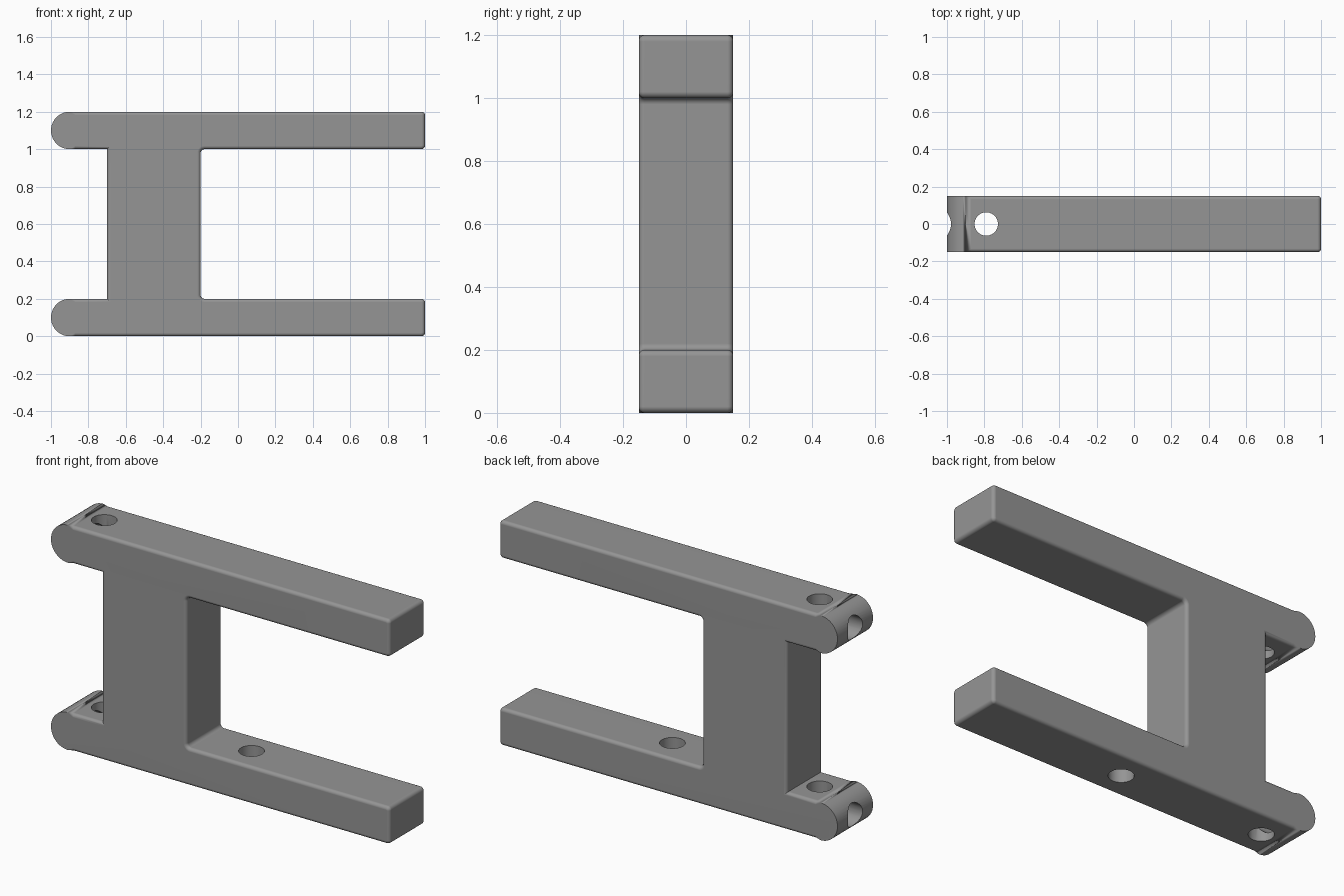
import bpy, bmesh, math
from mathutils import Vector

cube = bpy.data.objects.get("Cube")
if cube:
    bpy.data.objects.remove(cube, do_unlink=True)

HALF_DEPTH, HEIGHT, ARM = 0.15, 1.2, 0.2
FILLET, BEVEL, HOLE = 0.02, 0.018, 0.0625

grey = bpy.data.materials.new("plain grey")
grey.use_nodes = True
grey.diffuse_color = (0.3, 0.3, 0.3, 1)
grey.node_tree.nodes["Principled BSDF"].inputs["Base Color"].default_value = (0.3, 0.3, 0.3, 1)


def fillet(prev, corner, nxt, steps=5):
    """Arc that rounds a right-angled corner."""
    a, b = (prev - corner).normalized(), (nxt - corner).normalized()
    centre = corner + FILLET * (a + b)
    turns = [math.pi / 2 * i / steps for i in range(steps + 1)]
    return [centre - FILLET * (b * math.cos(t) + a * math.sin(t)) for t in turns]


def half_profile():
    """Lower arm outline as (point, edge rounding weight), counter-clockwise."""
    pts = [(Vector((-0.7, ARM)), 1), (Vector((-0.87, ARM)), 1)]
    r = ARM / 2
    for i in range(21):
        t = math.pi / 2 + math.pi * i / 20
        pts.append((Vector((-0.9 + r * math.cos(t), r + r * math.sin(t))), 0))
    pts.append((Vector((-0.87, 0)), 1))
    path = [Vector(p) for p in ((-0.87, 0), (1, 0), (1, ARM), (-0.2, ARM), (-0.2, HEIGHT))]
    for p, c, n in zip(path, path[1:], path[2:]):
        pts += [(q, 1) for q in fillet(p, c, n)]
    return pts


def build_body():
    # Lower half of the outline, then its mirror image above
    lower = half_profile()
    outline = lower + [(Vector((p.x, HEIGHT - p.y)), w) for p, w in reversed(lower)]
    count = len(outline)

    # Inward direction at each outline point
    inward = []
    for i, (p, w) in enumerate(outline):
        e1 = (p - outline[i - 1][0]).normalized()
        e2 = (outline[(i + 1) % count][0] - p).normalized()
        n1, n2 = Vector((-e1.y, e1.x)), Vector((-e2.y, e2.x))
        inward.append((n1 + n2) / (1 + n1.dot(n2)))

    # Rings from the front face, round its edge, to the back face
    bm = bmesh.new()
    steps = 5
    turns = [(s, math.pi / 2 * k / steps) for s, ks in
             ((-1, range(steps, -1, -1)), (1, range(steps + 1))) for k in ks]
    rings = []
    for side, t in turns:
        ring = []
        for (p, w), m in zip(outline, inward):
            q = p + m * (BEVEL * w * (1 - math.cos(t)))
            y = side * (HALF_DEPTH - w * BEVEL * (1 - math.sin(t)))
            ring.append(bm.verts.new((q.x, y, q.y)))
        rings.append(ring)
    for a, b in zip(rings, rings[1:]):
        for i in range(count):
            j = (i + 1) % count
            bm.faces.new((a[i], a[j], b[j], b[i]))
    bm.faces.new(rings[0])
    bm.faces.new(rings[-1])
    bmesh.ops.remove_doubles(bm, verts=bm.verts[:], dist=1e-5)
    bmesh.ops.recalc_face_normals(bm, faces=bm.faces[:])
    mesh = bpy.data.meshes.new("double_arm_bracket")
    bm.to_mesh(mesh)
    bm.free()
    obj = bpy.data.objects.new("double_arm_bracket", mesh)
    bpy.context.collection.objects.link(obj)
    mesh.materials.append(grey)
    return obj


def drill(body, start, end):
    """Cut a round hole between two points."""
    start, end = Vector(start), Vector(end)
    axis = end - start
    bpy.ops.mesh.primitive_cylinder_add(
        vertices=40, radius=HOLE, depth=axis.length, location=(start + end) / 2,
        rotation=axis.to_track_quat('Z', 'Y').to_euler())
    cutter = bpy.context.object
    cutter.name = "hole_cutter"
    cutter.hide_render = True
    cutter.data.materials.append(grey)
    mod = body.modifiers.new("hole", 'BOOLEAN')
    mod.operation, mod.solver, mod.object = 'DIFFERENCE', 'EXACT', cutter
    select(body)
    bpy.ops.object.modifier_apply(modifier=mod.name)
    bpy.data.objects.remove(cutter, do_unlink=True)


def select(obj):
    bpy.ops.object.select_all(action='DESELECT')
    obj.select_set(True)
    bpy.context.view_layer.objects.active = obj


body = build_body()

# Pin holes through both rounded ends, and one through the lower arm
drill(body, (-0.79, 0, -0.1), (-0.79, 0, HEIGHT + 0.1))
drill(body, (0.08, 0, -0.1), (0.08, 0, 0.4))

# Lengthwise holes from the rounded tips into the pin holes
for z in (ARM / 2, HEIGHT - ARM / 2):
    drill(body, (-1.1, 0, z), (-0.79, 0, z))

select(body)
bpy.ops.object.shade_smooth_by_angle(angle=math.radians(30))
normals = body.modifiers.new("clean_shading", 'WEIGHTED_NORMAL')
normals.keep_sharp = True
